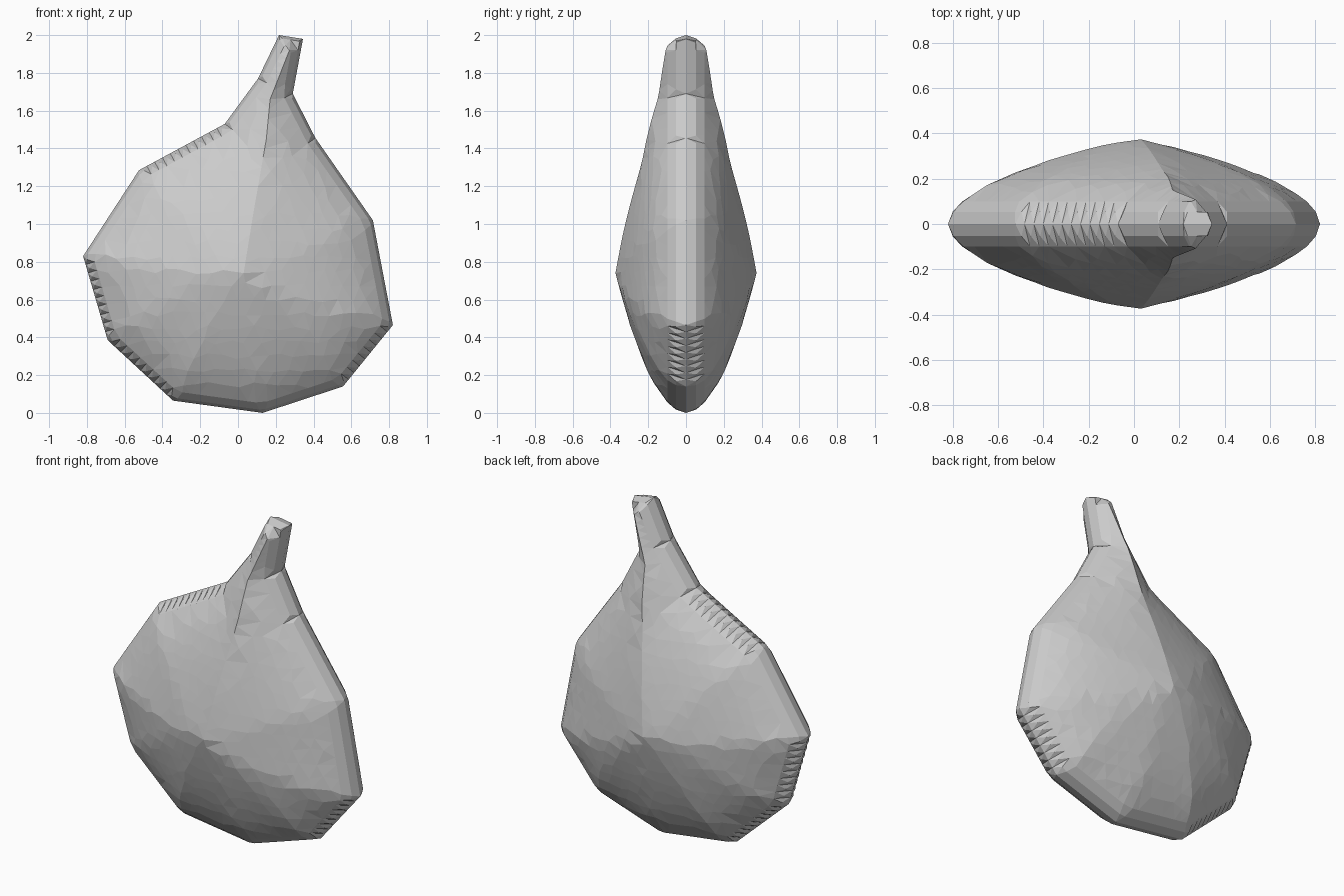
import bpy, bmesh, random
from mathutils import Vector
from mathutils.geometry import delaunay_2d_cdt, intersect_point_line

if "Cube" in bpy.data.objects:
    bpy.data.objects.remove(bpy.data.objects["Cube"])

random.seed(4)

# Front silhouette (x, z), clockwise from the stem tip
OUTLINE = [Vector(p) for p in (
    (0.217, 2.0), (0.344, 1.98), (0.29, 1.69), (0.41, 1.455), (0.714, 1.02),
    (0.82, 0.465), (0.556, 0.14), (0.13, 0.0), (-0.344, 0.065), (-0.69, 0.385),
    (-0.82, 0.83), (-0.524, 1.285), (-0.07, 1.53), (0.106, 1.77))]
SPINE = [Vector(p) for p in ((0.272, 1.92), (0.225, 1.8), (0.17, 1.66),
                             (0.15, 1.45), (0.08, 1.05), (0.03, 0.74))]
EDGES = list(zip(OUTLINE, OUTLINE[1:] + OUTLINE[:1]))


def edge_distance(p, a, b):
    q, t = intersect_point_line(p, a, b)
    q = a.lerp(b, min(max(t, 0), 1))
    return (p - q).length


def depth(p):
    """Distance to the outline."""
    return min(edge_distance(p, a, b) for a, b in EDGES)


def inside(p):
    hit = False
    for a, b in EDGES:
        if (a.y > p.y) != (b.y > p.y):
            if p.x < a.x + (p.y - a.y) * (b.x - a.x) / (b.y - a.y):
                hit = not hit
    return hit


# Rim points, then rows set in from the rim
rim, inner = [], []
for a, b in EDGES:
    n = max(3, round((b - a).length / 0.045))
    d = (b - a).normalized()
    inward = Vector((d.y, -d.x))
    for i in range(n):
        p = a.lerp(b, i / n)
        rim.append(p)
        for row, off in enumerate((0.015, 0.05)):
            q = a.lerp(b, (i + 0.5 * (row % 2 == 0)) / n) + inward * off
            if inside(q) and depth(q) > off * 0.97:
                inner.append(q)

# Spine points that carry the ridge of the swelling
ridge = []
for a, b in zip(SPINE, SPINE[1:]):
    n = max(2, round((b - a).length / 0.05))
    ridge += [a.lerp(b, i / n) for i in range(n)]
ridge.append(SPINE[-1])
inner += ridge

# Loose facets over the broad body
step = 0.075
for i in range(-11, 12):
    for j in range(0, 27):
        q = Vector(((i + 0.5 * (j % 2)) * step + random.uniform(-0.015, 0.015),
                    j * step + random.uniform(-0.015, 0.015)))
        if inside(q) and depth(q) > 0.085 and min((q - r).length for r in ridge) > 0.04:
            inner.append(q)

n = len(rim)
pts, _, tris, *_ = delaunay_2d_cdt(
    rim + inner, [(i, (i + 1) % n) for i in range(n)], [], 1, 1e-5)

# Inflate front and back, sharing the rim
bm = bmesh.new()
front, back = [], []
for p in pts:
    d = depth(p)
    h = 0.44 * d ** 0.5 if d > 1e-3 else 0.0
    v = bm.verts.new((p.x, -h, p.y))
    front.append(v)
    back.append(bm.verts.new((p.x, h, p.y)) if h else v)
for t in tris:
    for side in (front, back):
        vs = [side[i] for i in t]
        if bm.faces.get(vs) is None:
            bm.faces.new(vs)
bmesh.ops.recalc_face_normals(bm, faces=bm.faces)

mesh = bpy.data.meshes.new("bulb_body")
bm.to_mesh(mesh)
bm.free()
bpy.context.collection.objects.link(bpy.data.objects.new("bulb_body", mesh))
